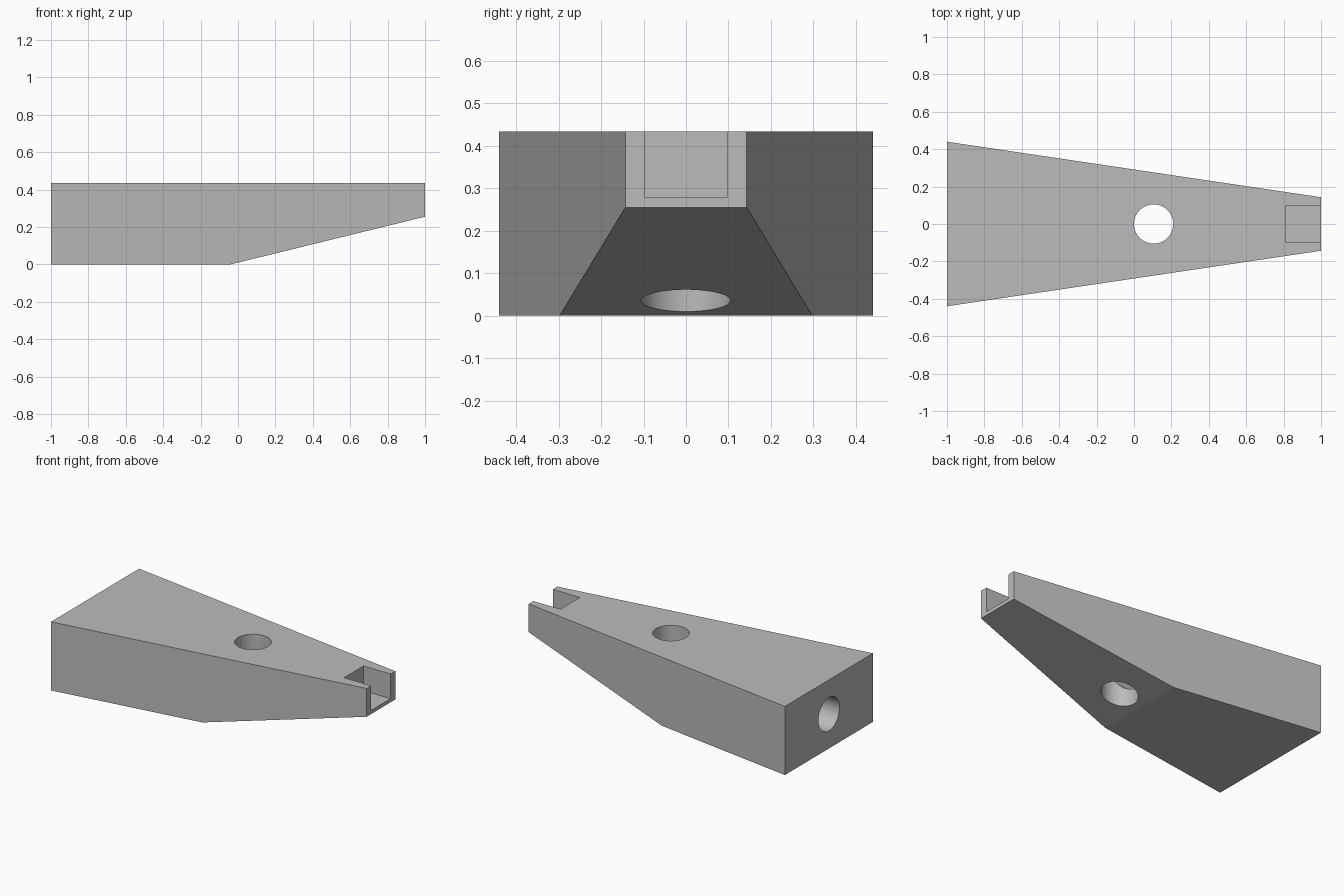
import bpy
import bmesh
from math import pi

cube = bpy.data.objects.get("Cube")
if cube:
    bpy.data.objects.remove(cube, do_unlink=True)

HEIGHT = 0.434
HOLE_R = 0.105
HOLE_X = 0.105

grey = bpy.data.materials.new("plain grey")
grey.use_nodes = True
colour = (0.5, 0.5, 0.5, 1)
grey.diffuse_color = colour
grey.node_tree.nodes["Principled BSDF"].inputs["Base Color"].default_value = colour


def half_width(x):
    """Half the plan width, tapering evenly from the wide end to the tip."""
    return 0.2915 - 0.1485 * x


def wedge_body():
    """Side profile extruded across y, then tapered along x."""
    profile = [(-1, 0), (-0.04, 0), (1, 0.255), (1, HEIGHT), (-1, HEIGHT)]
    bm = bmesh.new()
    side = bm.faces.new([bm.verts.new((x, -1, z)) for x, z in profile])
    grown = bmesh.ops.extrude_face_region(bm, geom=[side])["geom"]
    moved = [v for v in grown if isinstance(v, bmesh.types.BMVert)]
    bmesh.ops.translate(bm, verts=moved, vec=(0, 2, 0))
    for v in bm.verts:
        v.co.y *= half_width(v.co.x)
    bmesh.ops.recalc_face_normals(bm, faces=bm.faces)
    mesh = bpy.data.meshes.new("tapered_block")
    bm.to_mesh(mesh)
    bm.free()
    mesh.materials.append(grey)
    obj = bpy.data.objects.new("tapered_block", mesh)
    bpy.context.collection.objects.link(obj)
    return obj


def cylinder_cutter(name, location, depth, rotation=(0, 0, 0)):
    bpy.ops.mesh.primitive_cylinder_add(
        vertices=64, radius=HOLE_R, depth=depth, location=location, rotation=rotation)
    obj = bpy.context.object
    obj.name = name
    return obj


def box_cutter(name, low, high):
    bpy.ops.mesh.primitive_cube_add(
        size=1, location=[(a + b) / 2 for a, b in zip(low, high)])
    obj = bpy.context.object
    obj.name = name
    obj.scale = [b - a for a, b in zip(low, high)]
    return obj


def cut(target, cutter):
    cutter.hide_render = True
    cutter.data.materials.append(grey)
    mod = target.modifiers.new(cutter.name, 'BOOLEAN')
    mod.operation = 'DIFFERENCE'
    mod.solver = 'EXACT'
    mod.object = cutter
    bpy.ops.object.select_all(action='DESELECT')
    bpy.context.view_layer.objects.active = target
    target.select_set(True)
    bpy.ops.object.modifier_apply(modifier=mod.name)
    bpy.data.objects.remove(cutter, do_unlink=True)


body = wedge_body()

# Vertical through hole
cut(body, cylinder_cutter("vertical_hole", (HOLE_X, 0, HEIGHT / 2), 1))

# Horizontal bore from the wide end to the vertical hole
start = -1.2
cut(body, cylinder_cutter("end_bore", ((start + HOLE_X) / 2, 0, HEIGHT / 2),
                          HOLE_X - start, (0, pi / 2, 0)))

# Open slot at the narrow tip
cut(body, box_cutter("tip_slot", (0.81, -0.097, 0.278), (1.2, 0.097, 0.6)))

# Smooth bores, crisp block edges
bpy.ops.object.select_all(action='DESELECT')
bpy.context.view_layer.objects.active = body
body.select_set(True)
bpy.ops.object.shade_smooth_by_angle(angle=pi / 18)
